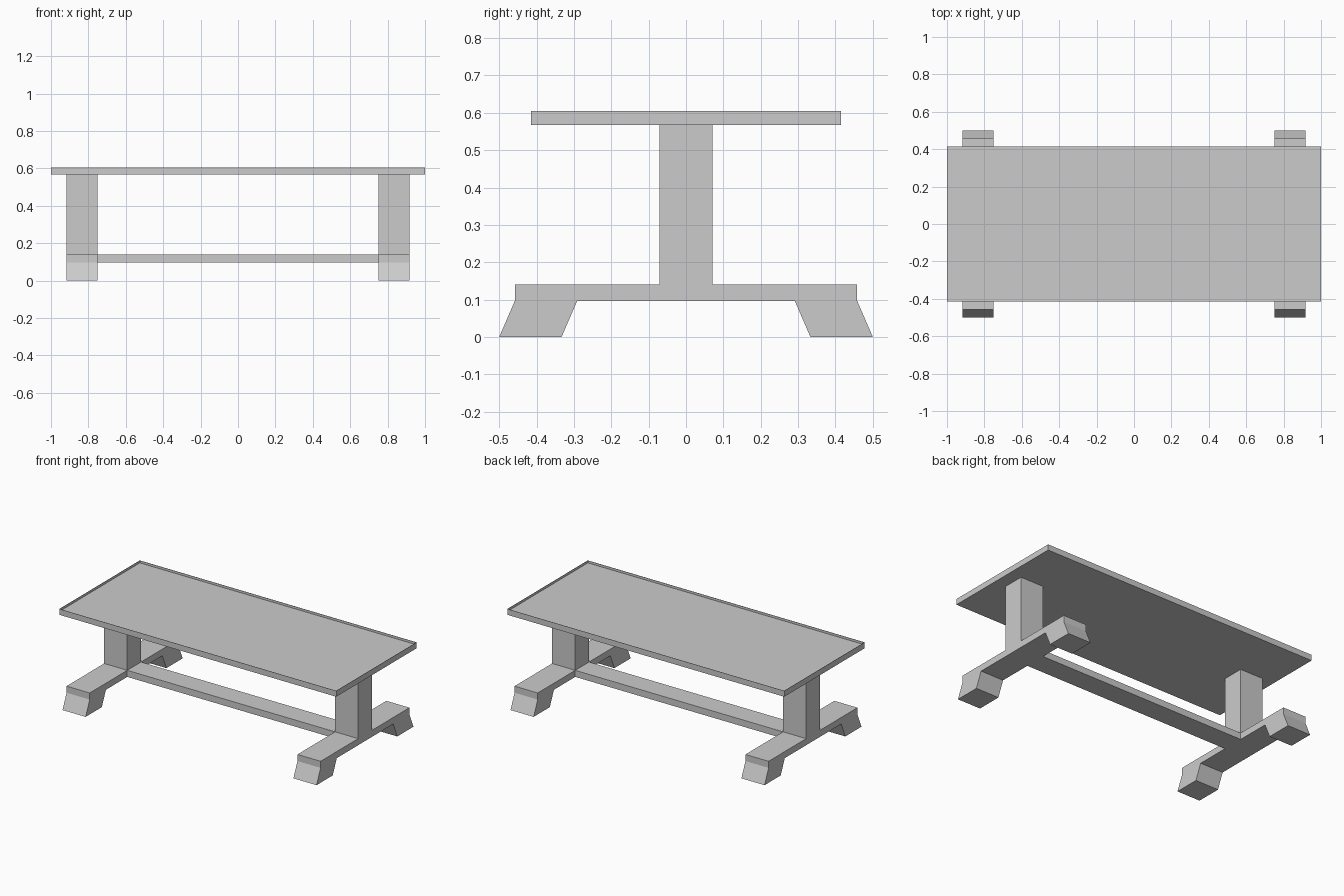
import bpy, bmesh
from mathutils import Vector

if "Cube" in bpy.data.objects:
    bpy.data.objects.remove(bpy.data.objects["Cube"])


def add_object(name, bm):
    bmesh.ops.recalc_face_normals(bm, faces=bm.faces)
    mesh = bpy.data.meshes.new(name)
    bm.to_mesh(mesh)
    bm.free()
    obj = bpy.data.objects.new(name, mesh)
    bpy.context.collection.objects.link(obj)
    return obj


def box_bm(x, y, z0, z1):
    """Box centred on x and y with half sizes x, y."""
    bm = bmesh.new()
    bmesh.ops.create_cube(bm, size=1)
    bmesh.ops.scale(bm, vec=(2 * x, 2 * y, z1 - z0), verts=bm.verts)
    bmesh.ops.translate(bm, vec=(0, 0, (z0 + z1) / 2), verts=bm.verts)
    return bm


# Tabletop: slab with a very thin raised lip around a shallow recess
bm = box_bm(1.0, 0.415, 0.567, 0.605)
bm.normal_update()
top = [f for f in bm.faces if f.normal.z > 0.9]
bmesh.ops.inset_region(bm, faces=top, thickness=0.003)
ext = bmesh.ops.extrude_discrete_faces(bm, faces=top)
bmesh.ops.translate(bm, vec=(0, 0, -0.015), verts=ext["faces"][0].verts)
add_object("tabletop", bm)

# Trestles: post, crossbar and splayed feet from one mirrored side profile
half = [(0.071, 0.567), (0.071, 0.14), (0.458, 0.14), (0.458, 0.097),
        (0.5, 0.0), (0.333, 0.0), (0.291, 0.097)]
profile = half + [(-y, z) for y, z in reversed(half)]
for name, x0 in (("left_trestle", -0.917), ("right_trestle", 0.75)):
    bm = bmesh.new()
    face = bm.faces.new([bm.verts.new((x0, y, z)) for y, z in profile])
    ext = bmesh.ops.extrude_face_region(bm, geom=[face])
    moved = [v for v in ext["geom"] if isinstance(v, bmesh.types.BMVert)]
    bmesh.ops.translate(bm, vec=Vector((0.167, 0, 0)), verts=moved)
    add_object(name, bm)

# Stretcher: low board joining the trestles
add_object("stretcher", box_bm(0.75, 0.071, 0.097, 0.14))
